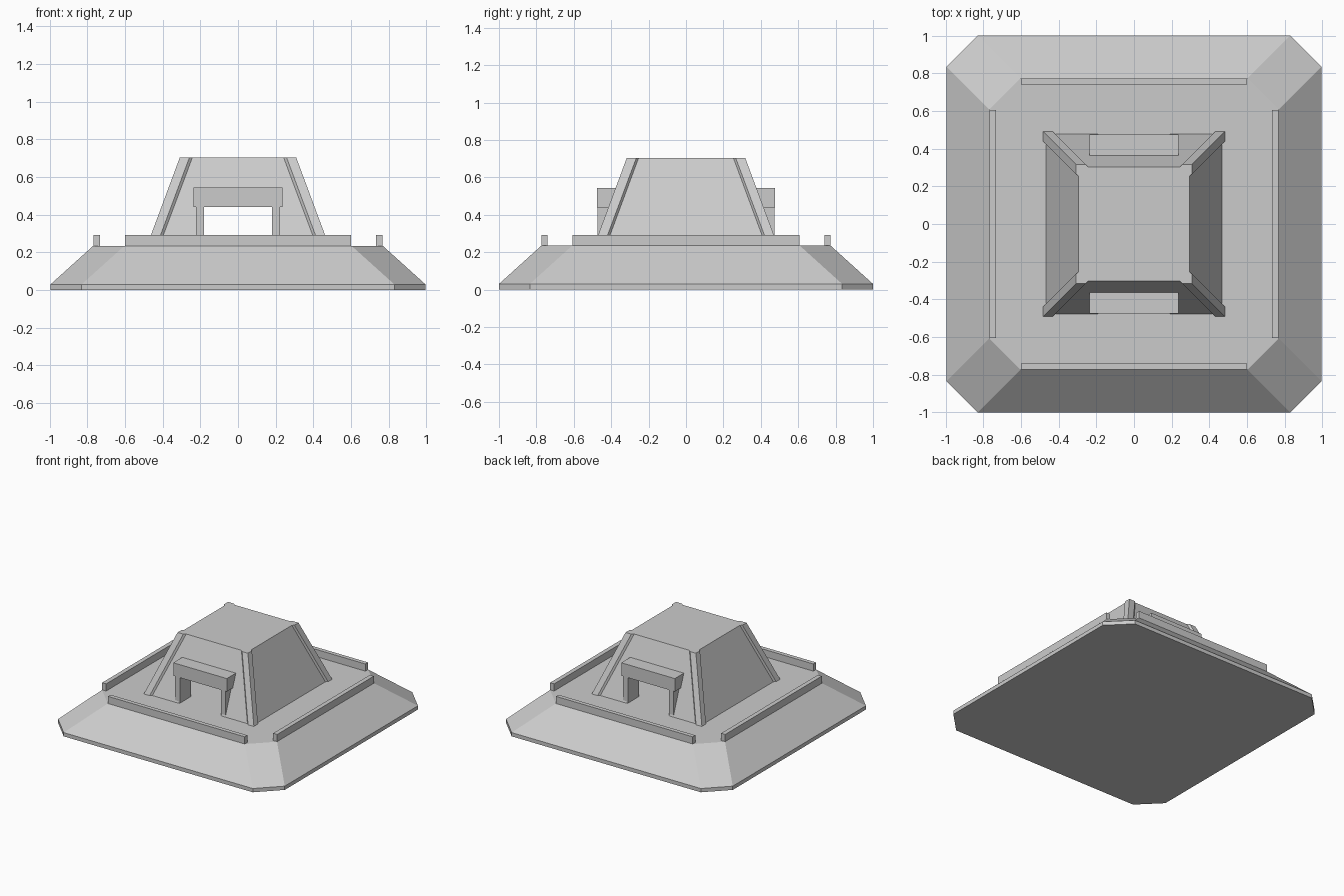
import bpy, bmesh

if "Cube" in bpy.data.objects:
    bpy.data.objects.remove(bpy.data.objects["Cube"])

Z0, Z1 = 0.235, 0.703   # deck height, tower top


def finish(name, bm):
    bmesh.ops.remove_doubles(bm, verts=bm.verts, dist=1e-5)
    bmesh.ops.recalc_face_normals(bm, faces=bm.faces)
    me = bpy.data.meshes.new(name)
    bm.to_mesh(me)
    bm.free()
    ob = bpy.data.objects.new(name, me)
    bpy.context.collection.objects.link(ob)
    return ob


def loft(name, rings):
    """Closed solid through rings of equal point count."""
    bm = bmesh.new()
    vr = [[bm.verts.new(p) for p in r] for r in rings]
    n = len(vr[0])
    for a, b in zip(vr, vr[1:]):
        for i in range(n):
            j = (i + 1) % n
            bm.faces.new((a[i], a[j], b[j], b[i]))
    bm.faces.new(vr[0][::-1])
    bm.faces.new(vr[-1])
    return finish(name, bm)


def box(name, x0, x1, y0, y1, z0, z1):
    ring = [(x0, y0), (x1, y0), (x1, y1), (x0, y1)]
    return loft(name, [[(x, y, z) for x, y in ring] for z in (z0, z1)])


def octagon(ax, ay, cx, cy, z):
    q = [(ax, -cy), (ax, cy), (cx, ay), (-cx, ay),
         (-ax, cy), (-ax, -cy), (-cx, -ay), (cx, -ay)]
    return [(x, y, z) for x, y in q]


# Sloped base with clipped corners
loft("base", [octagon(0.995, 1.0, 0.83, 0.835, 0),
              octagon(0.995, 1.0, 0.83, 0.835, 0.03),
              octagon(0.768, 0.773, 0.602, 0.608, Z0)])

# Low rails round the deck edge
for s, n in ((-1, "a"), (1, "b")):
    yy = sorted((s * 0.773, s * 0.74))
    xx = sorted((s * 0.768, s * 0.733))
    box("end_rail_" + n, -0.6, 0.6, *yy, Z0, 0.292)
    box("side_rail_" + n, *xx, -0.606, 0.606, Z0, 0.292)

# Tapered tower shell with a doorway at front and back
BX, BY, TX, TY = 0.468, 0.478, 0.295, 0.303
DOOR, DTOP = 0.19, 0.45


def wall_y(z):
    return BY + (TY - BY) * (z - Z0) / (Z1 - Z0)


bm = bmesh.new()
for s in (-1, 1):
    front = [(-BX, Z0), (-DOOR, Z0), (-DOOR, DTOP), (DOOR, DTOP),
             (DOOR, Z0), (BX, Z0), (TX, Z1), (-TX, Z1)]
    bm.faces.new([bm.verts.new((x, s * wall_y(z), z)) for x, z in front])
    side = [(s * BX, -BY, Z0), (s * BX, BY, Z0), (s * TX, TY, Z1), (s * TX, -TY, Z1)]
    bm.faces.new([bm.verts.new(p) for p in side])
bm.faces.new([bm.verts.new((x, y, Z1)) for x, y in
              ((-TX, -TY), (TX, -TY), (TX, TY), (-TX, TY))])
finish("tower", bm)

# Leaning corner posts
section = [(0.483, 0.491), (0.432, 0.491), (0.415, 0.476),
           (0.415, 0.425), (0.466, 0.425), (0.483, 0.44)]
for sx in (-1, 1):
    for sy in (-1, 1):
        loft("corner_post", [[(sx * (x - d), sy * (y - d), z) for x, y in section]
                             for d, z in ((0, Z0), (0.174, Z1))])

# Door frames: lintel and two jambs, front and back
for s in (-1, 1):
    box("door_lintel", -0.235, 0.235, *sorted((s * 0.476, s * 0.33)), 0.44, 0.543)
    for k in (-1, 1):
        box("door_jamb", *sorted((k * 0.18, k * 0.223)),
            *sorted((s * 0.473, s * 0.33)), Z0, 0.44)
